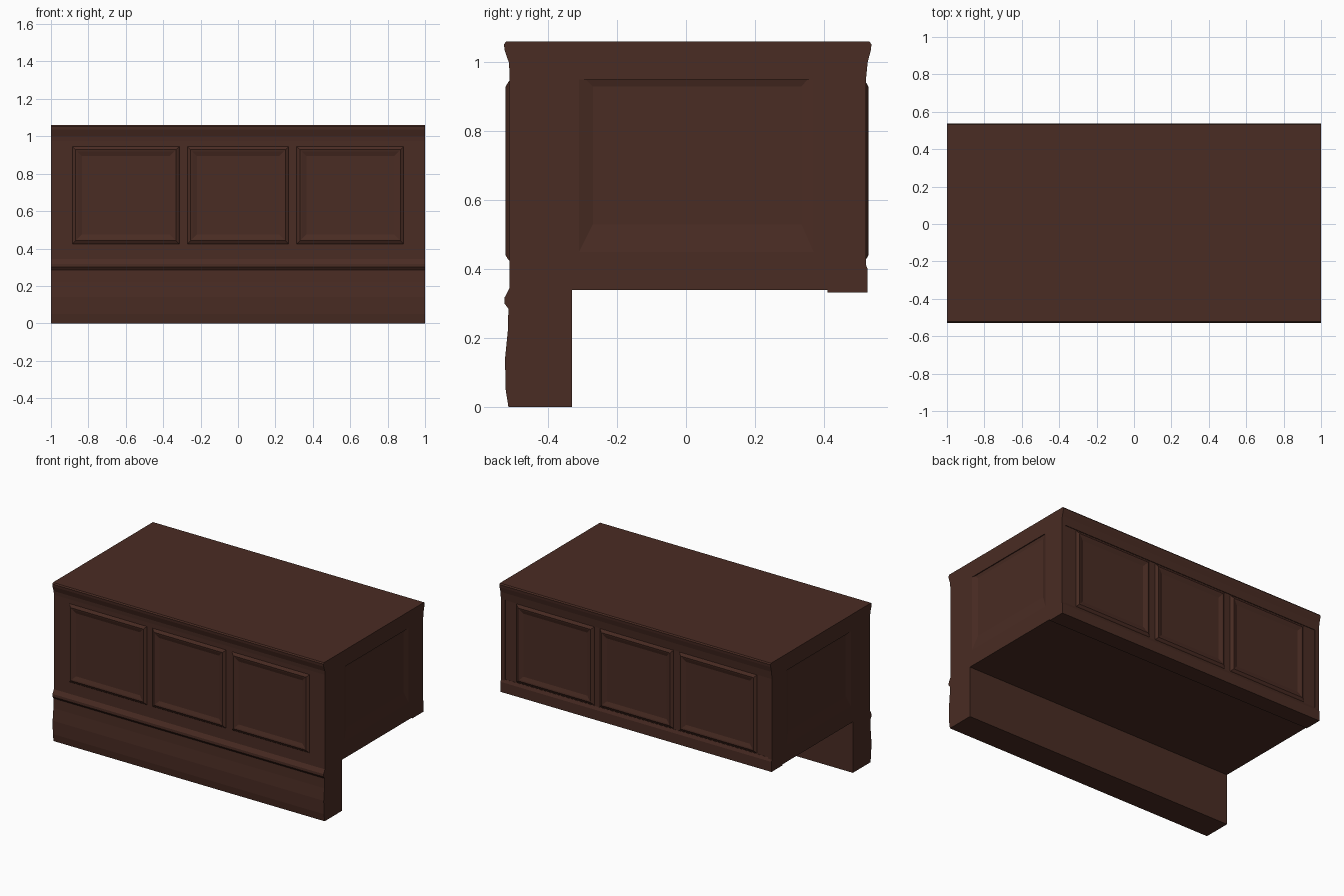
import bpy, bmesh

if "Cube" in bpy.data.objects:
    bpy.data.objects.remove(bpy.data.objects["Cube"])

wood = bpy.data.materials.new("dark_brown_wood")
wood.diffuse_color = (0.068, 0.025, 0.017, 1)
wood.use_nodes = True
wood.node_tree.nodes["Principled BSDF"].inputs["Base Color"].default_value = wood.diffuse_color


def finish(name, bm):
    bmesh.ops.recalc_face_normals(bm, faces=bm.faces)
    me = bpy.data.meshes.new(name)
    bm.to_mesh(me)
    bm.free()
    me.materials.append(wood)
    ob = bpy.data.objects.new(name, me)
    bpy.context.collection.objects.link(ob)
    return ob


def loft(name, loops):
    """Closed solid through loops of points with equal counts."""
    bm = bmesh.new()
    rings = [[bm.verts.new(p) for p in loop] for loop in loops]
    n = len(rings[0])
    for r, s in zip(rings, rings[1:]):
        for i in range(n):
            j = (i + 1) % n
            bm.faces.new((r[i], r[j], s[j], s[i]))
    bm.faces.new(rings[0])
    bm.faces.new(rings[-1])
    return finish(name, bm)


def extrude(name, profile, half):
    """Profile of (y, z) points run along x."""
    return loft(name, [[(x, y, z) for y, z in profile] for x in (-half, half)])


def panel(name, rects, place):
    """Nested rectangles (a0, a1, b0, b1, depth) stepped into a panel."""
    return loft(name, [[place(a, b, d) for a, b in
                        ((a0, b0), (a1, b0), (a1, b1), (a0, b1))]
                       for a0, a1, b0, b1, d in rects])


# Main desk body
extrude("body", [(-.512, .34), (.518, .34), (.518, 1.04), (-.512, 1.04)], .985)

# Top slab with a moulding tapering into the body
extrude("top_slab", [(-.51, .95), (-.514, 1.0), (-.526, 1.035), (-.528, 1.052),
                     (-.522, 1.06), (.532, 1.06), (.538, 1.052),
                     (.536, 1.035), (.527, 1.0), (.522, .95)], 1.0)

# Front base board with rail and worn face
extrude("front_base", [(-.515, 0), (-.523, .05), (-.525, .14), (-.517, .22),
                       (-.515, .285), (-.526, .30), (-.526, .318),
                       (-.512, .345), (-.33, .345), (-.33, 0)], 1.0)

# Back lower rail
extrude("back_rail", [(.41, .333), (.527, .333), (.527, .40), (.519, .42),
                      (.41, .42)], 1.0)

# Three framed panels on front and back
columns = [(-.89, -.31), (-.275, .275), (.31, .89)]
for side, face, label in ((-1, .508, "front"), (1, .514, "back")):
    for k, (a0, a1) in enumerate(columns):
        rects = [(a0 + i, a1 - i, .42 + i, .95 - i, d) for i, d in
                 ((0, 0), (.008, .008), (.022, .016), (.032, .014),
                  (.055, .006))]
        panel(f"{label}_panel_{k + 1}", rects,
              lambda a, b, d: (a, side * (face + d), b))

# Sides, each with a shallow sunken panel
for side, label in ((-1, "left"), (1, "right")):
    panel(f"{label}_side",
          [(-.512, .522, .34, 1.04, .97), (-.512, .522, .34, 1.04, 1.0),
           (-.31, .37, .45, .97, 1.0), (-.27, .335, .53, .93, .988)],
          lambda a, b, d: (side * d, a, b))
